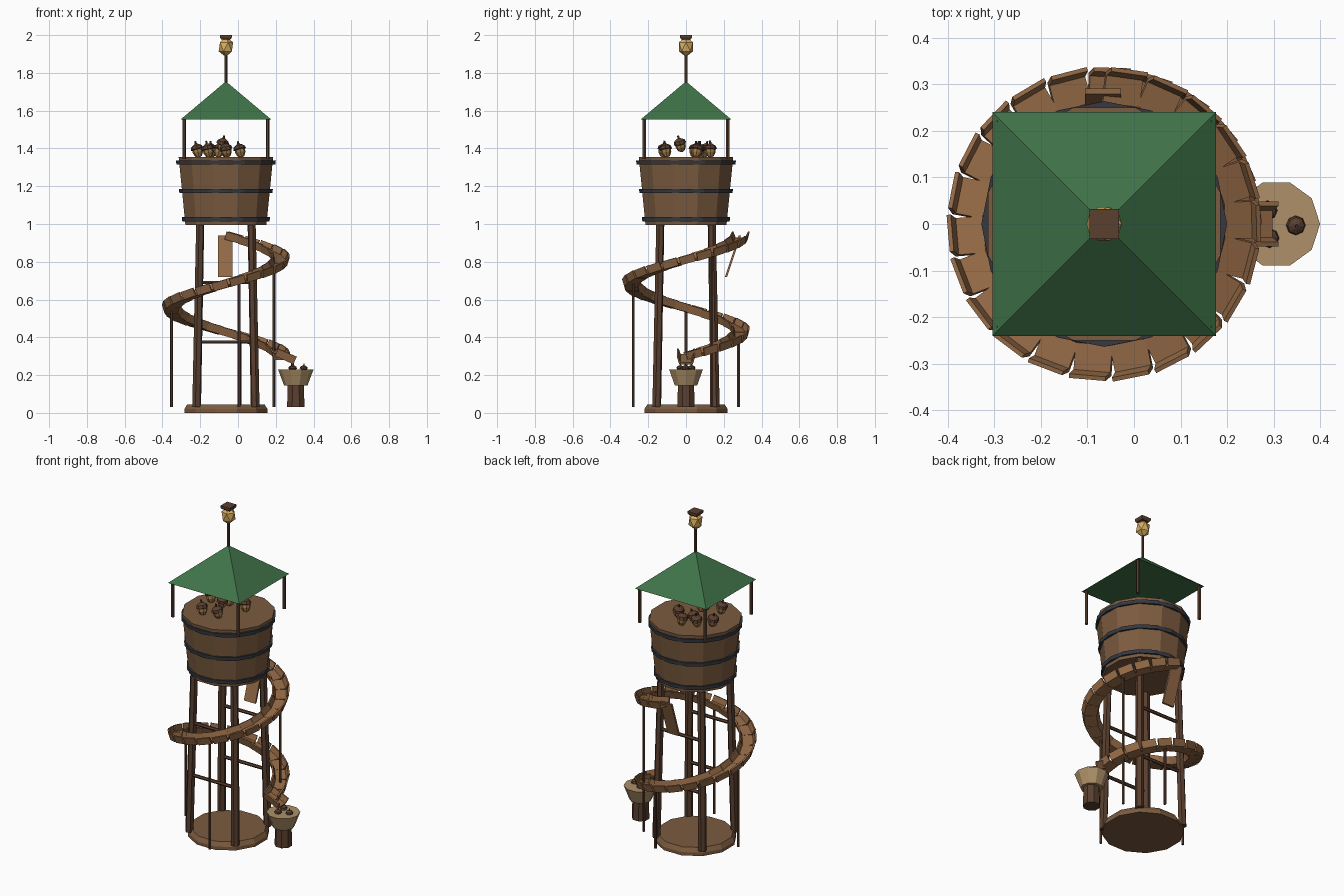
import bpy, bmesh, random
from math import sin, cos, pi, radians
from mathutils import Vector, Matrix

if "Cube" in bpy.data.objects:
    bpy.data.objects.remove(bpy.data.objects["Cube"])

random.seed(4)
CX = -0.064  # tower axis


def material(name, r, g, b):
    m = bpy.data.materials.new(name)
    m.diffuse_color = (r, g, b, 1)
    m.use_nodes = True
    m.node_tree.nodes["Principled BSDF"].inputs["Base Color"].default_value = m.diffuse_color
    return m


BARK = material("dark_wood", 0.10, 0.05, 0.028)
WOOD = material("wood", 0.20, 0.105, 0.05)
PLANK = material("plank", 0.29, 0.14, 0.06)
IRON = material("iron", 0.035, 0.04, 0.05)
GREEN = material("canvas", 0.05, 0.17, 0.065)
GOLD = material("gold", 0.70, 0.43, 0.12)
TAN = material("pale_wood", 0.42, 0.28, 0.14)
NUT = material("nut", 0.36, 0.19, 0.06)


def make(name, bm, mat):
    bmesh.ops.remove_doubles(bm, verts=bm.verts, dist=1e-5)
    bmesh.ops.recalc_face_normals(bm, faces=bm.faces)
    me = bpy.data.meshes.new(name)
    bm.to_mesh(me)
    bm.free()
    me.materials.append(mat)
    ob = bpy.data.objects.new(name, me)
    bpy.context.collection.objects.link(ob)
    return ob


def loft(name, rings, mat, closed=False):
    """Skin matching rings of points; cap both ends, or join last to first."""
    bm = bmesh.new()
    vs = [[bm.verts.new(p) for p in ring] for ring in rings]
    n = len(vs[0])
    pairs = list(zip(vs, vs[1:])) + ([(vs[-1], vs[0])] if closed else [])
    for a, b in pairs:
        for i in range(n):
            j = (i + 1) % n
            bm.faces.new((a[i], a[j], b[j], b[i]))
    if not closed:
        bm.faces.new(vs[0])
        bm.faces.new(vs[-1])
    return make(name, bm, mat)


def lathe(name, n, profile, mat, loc=(CX, 0, 0), turn=0.0, M=None, closed=False):
    M = M or Matrix.Translation(loc)
    rings = [[M @ Vector((max(r, 1e-7) * cos(turn + 2 * pi * i / n),
                          max(r, 1e-7) * sin(turn + 2 * pi * i / n), z))
              for i in range(n)] for r, z in profile]
    return loft(name, rings, mat, closed)


def rod(name, a, b, r0, r1, mat, n=6):
    a, b = Vector(a), Vector(b)
    M = Matrix.Translation(a) @ (b - a).to_track_quat('Z', 'Y').to_matrix().to_4x4()
    return lathe(name, n, [(r0, 0), (r1, (b - a).length)], mat, M=M)


TROUGH = [(-.048, .03), (-.036, -.012), (.036, -.012), (.048, .03),
          (.039, .032), (.029, 0), (-.029, 0), (-.039, .032)]


def trough(name, a, b, mat):
    """Straight U-shaped chute piece between two points."""
    a, b = Vector(a), Vector(b)
    d = (b - a).normalized()
    side = Vector((d.y, -d.x, 0)).normalized()
    up = side.cross(d)
    if up.z < 0:
        up = -up
    return loft(name, [[p + side * u + up * v for u, v in TROUGH] for p in (a, b)], mat)


def acorn(name, loc, s=1.0, tilt=0.3):
    M = (Matrix.Translation(loc) @ Matrix.Rotation(random.uniform(-tilt, tilt), 4, 'X')
         @ Matrix.Rotation(random.uniform(-tilt, tilt), 4, 'Y') @ Matrix.Scale(s, 4))
    lathe(name + "_nut", 8, [(0, 0), (.016, .008), (.027, .028), (.028, .05)], NUT, M=M)
    lathe(name + "_cap", 8, [(.028, .044), (.034, .048), (.029, .064), (.012, .075),
                             (.006, .077), (.005, .092)], BARK, M=M)


# base disc
lathe("base_disc", 12, [(.228, 0), (.228, .02), (.212, .045)], WOOD, turn=pi / 12)

# legs and cross rails
for sx in (-1, 1):
    for sy in (-1, 1):
        rod("tower_leg", (CX + sx * .155, sy * .155, .03), (CX + sx * .136, sy * .136, 1.01),
            .024, .022, BARK)
for sy in (-1, 1):
    for z in (.375, .69):
        d = .155 - .019 * z
        rod("cross_rail", (CX - d, sy * d, z), (CX + d, sy * d, z), .01, .01, BARK)

# bucket with iron hoops
lathe("bucket", 12, [(.222, .995), (.259, 1.355)], WOOD, turn=pi / 12)
for z in (1.025, 1.175, 1.325):
    r = .222 + (z - .995) * .103
    lathe("hoop", 16, [(r - .012, z - .011), (r + .006, z - .011),
                       (r + .008, z + .011), (r - .012, z + .011)], IRON, closed=True)

# acorns heaped on the bucket
for x, y, z in ((-.205, .04, 1.35), (-.15, -.12, 1.35), (-.14, .09, 1.35), (-.09, -.02, 1.38),
                (-.055, -.10, 1.35), (-.06, .13, 1.35), (.02, .05, 1.35), (-.11, .06, 1.35)):
    acorn("acorn", (x, y, z))

# roof, posts, mast, lantern
lathe("roof", 4, [(.34, 1.553), (0, 1.755)], GREEN, turn=pi / 4)
for sx in (-1, 1):
    for sy in (-1, 1):
        rod("roof_post", (CX + sx * .221, sy * .221, 1.345), (CX + sx * .221, sy * .221, 1.562),
            .01, .01, BARK)
rod("mast", (CX, 0, 1.73), (CX, 0, 1.90), .008, .008, BARK)
bm = bmesh.new()
bmesh.ops.create_icosphere(bm, subdivisions=1, radius=.043,
                           matrix=Matrix.Translation((CX, 0, 1.938)) @ Matrix.Diagonal((1, 1, 1.25, 1)))
make("lantern", bm, GOLD)
lathe("lantern_cap", 4, [(.036, 1.978), (.045, 1.988), (.045, 2.0)], BARK, turn=pi / 4)

# spiral chute, 28 straight pieces over one and a quarter turns
R, N, STEP = .288, 28, radians(450) / 28


def chute_z(ang):
    return .93 - .64 * (pi / 2 - ang) / radians(450)


for i in range(N):
    ang = pi / 2 - (i + .5) * STEP
    mid = Vector((CX + R * cos(ang), R * sin(ang), chute_z(ang)))
    half = Vector((sin(ang), -cos(ang), -.64 / N / .081)) * .0395
    trough("chute_piece", mid - half, mid + half, PLANK)

# chute supports
for deg in (28, -76, -180, -285):
    a = radians(deg)
    x, y = CX + R * cos(a), R * sin(a)
    rod("chute_support", (x, y, .03), (x, y, chute_z(a) - .005), .008, .008, BARK)

# spout into the bowl
trough("spout", (.20, 0, .312), (.298, 0, .268), PLANK)

# leaning plank at the top of the chute
loft("leaning_plank", [[(x, y + t, z) for x, t in
                        ((-.105, -.006), (-.028, -.006), (-.028, .006), (-.105, .006))]
                       for y, z in ((.212, .72), (.285, .94))], PLANK)

# stump, bowl and its acorns
lathe("stump", 8, [(.05, .03), (.046, .15)], BARK, loc=(.306, 0, 0), turn=pi / 8)
lathe("bowl", 10, [(.062, .145), (.094, .23)], TAN, loc=(.306, 0, 0))
for x, y in ((.345, 0), (.29, .032), (.29, -.032)):
    acorn("bowl_acorn", (x, y, .205), .62, .15)
